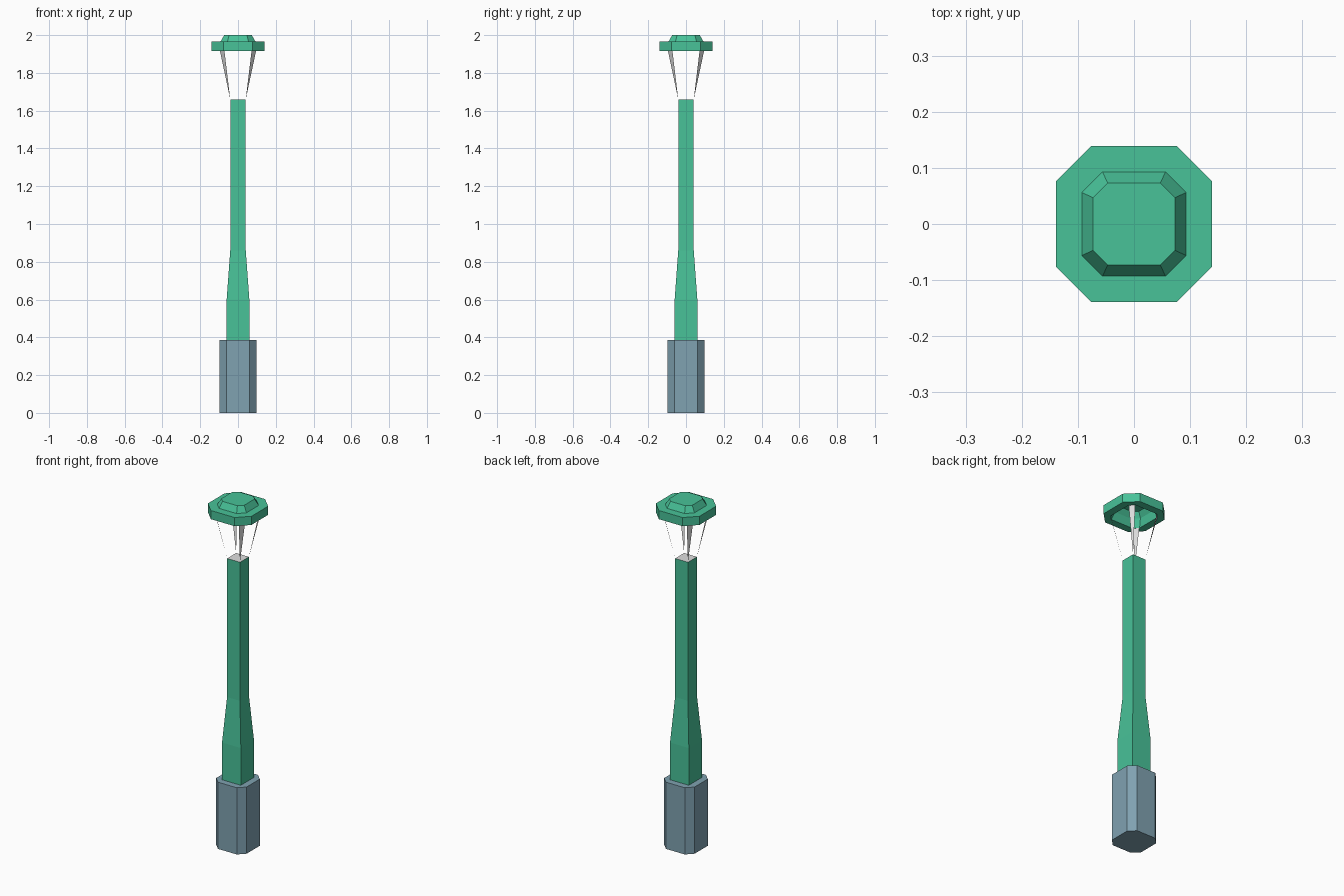
import bpy
import bmesh

cube = bpy.data.objects.get("Cube")
if cube:
    bpy.data.objects.remove(cube)


def material(name, color):
    m = bpy.data.materials.new(name)
    m.use_nodes = True
    m.diffuse_color = (*color, 1)
    m.node_tree.nodes["Principled BSDF"].inputs["Base Color"].default_value = (*color, 1)
    return m


GREEN = material("green paint", (0.065, 0.54, 0.315))
SLATE = material("slate stone", (0.215, 0.36, 0.44))
PALE = material("pale grey", (0.74, 0.74, 0.74))


def section(half, flat):
    """Square section with corners cut back to the given flat half width."""
    if flat >= half:
        return [(half, -half), (half, half), (-half, half), (-half, -half)]
    pts = []
    x, y, u, v = half, -flat, half, flat
    for _ in range(4):
        pts += [(x, y), (u, v)]
        x, y, u, v = -y, x, -v, u
    return pts


def add_object(name, bm, mats):
    mesh = bpy.data.meshes.new(name)
    bm.to_mesh(mesh)
    bm.free()
    for m in mats:
        mesh.materials.append(m)
    obj = bpy.data.objects.new(name, mesh)
    bpy.context.collection.objects.link(obj)
    return obj


def loft(name, rings, mats):
    """Skin rings of (half, flat, z); the first and last are capped."""
    bm = bmesh.new()
    loops = [[bm.verts.new((x, y, z)) for x, y in section(h, f)] for h, f, z in rings]
    n = len(loops[0])
    for a, b in zip(loops, loops[1:]):
        for i in range(n):
            j = (i + 1) % n
            bm.faces.new((a[i], a[j], b[j], b[i]))
    bm.faces.new(loops[0][::-1])
    top = bm.faces.new(loops[-1])
    top.material_index = len(mats) - 1
    bmesh.ops.recalc_face_normals(bm, faces=bm.faces)
    return add_object(name, bm, mats)


# Footing and tapered post with a pale top
loft("stone_base", [(0.097, 0.06, 0), (0.097, 0.06, 0.385)], [SLATE])
loft("post", [(0.06, 0.06, 0.385), (0.06, 0.06, 0.6),
              (0.041, 0.041, 0.86), (0.041, 0.041, 1.66)], [GREEN, PALE])

# Hollow lamp shade: inside of the cap, rim, then outside of the cap
loft("lamp_shade", [(0.07, 0.045, 1.992), (0.088, 0.054, 1.962),
                    (0.096, 0.07, 1.915), (0.139, 0.076, 1.915),
                    (0.139, 0.076, 1.965), (0.093, 0.056, 1.965),
                    (0.073, 0.047, 2.0)], [GREEN])

# Tapered corner struts from the post top to the shade
bm = bmesh.new()
for sx in (-1, 1):
    for sy in (-1, 1):
        tri = [(0.041, 0.041, 1.66), (0.096, 0.072, 1.918), (0.072, 0.096, 1.918)]
        if sx * sy < 0:
            tri.reverse()
        bm.faces.new([bm.verts.new((sx * x, sy * y, z)) for x, y, z in tri])
add_object("lamp_struts", bm, [PALE])
